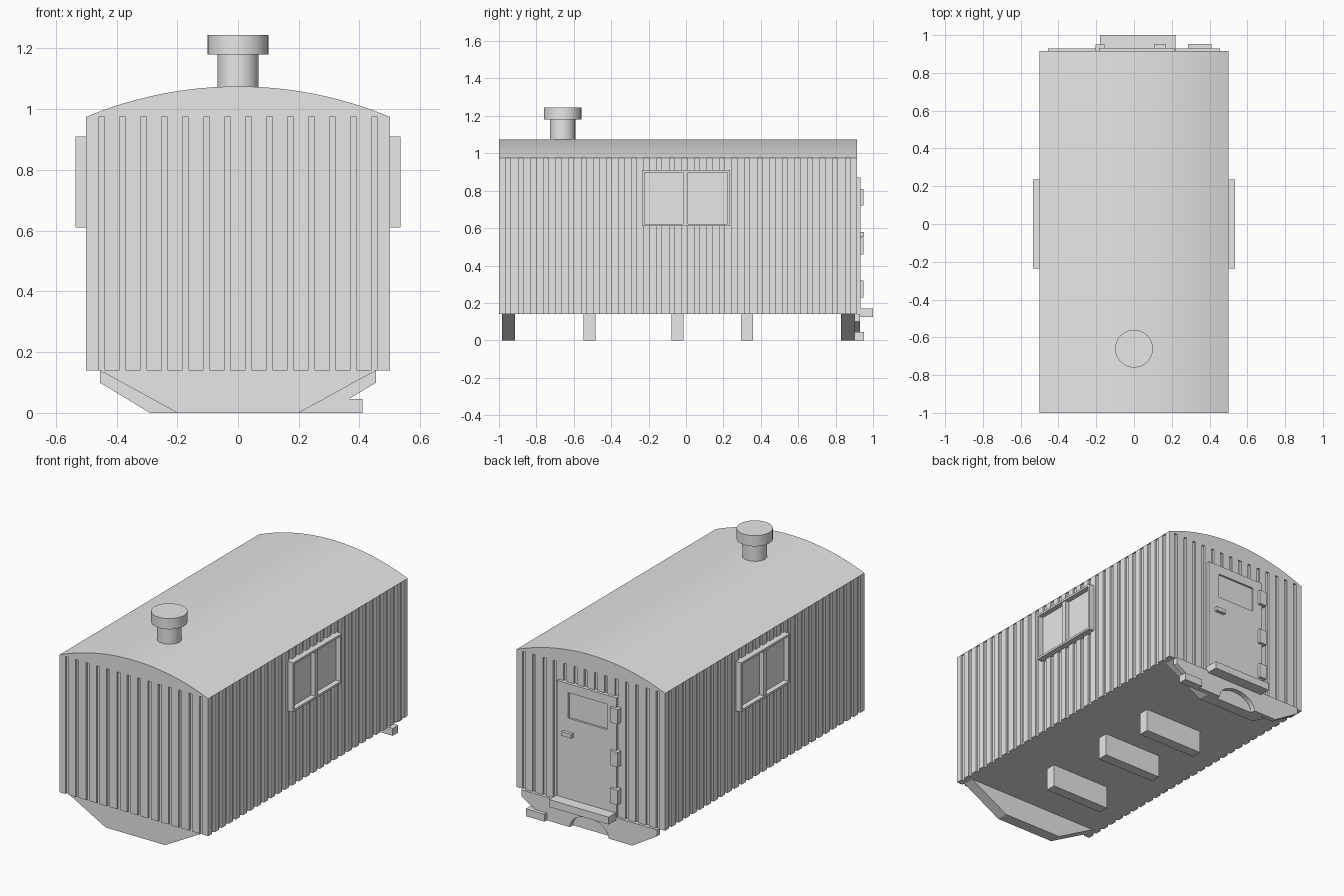
import bpy, bmesh, math
from mathutils import Vector

old = bpy.data.objects.get("Cube")
if old:
    bpy.data.objects.remove(old, do_unlink=True)

GREY = (0.8, 0.8, 0.8, 1)
mat = bpy.data.materials.new("plain_grey")
mat.use_nodes = True
mat.diffuse_color = GREY
mat.node_tree.nodes["Principled BSDF"].inputs["Base Color"].default_value = GREY

BACK, FLOOR, EAVE, RIDGE = 0.915, 0.14, 0.975, 1.075


def finish(name, bm, smooth=False):
    bmesh.ops.recalc_face_normals(bm, faces=bm.faces)
    mesh = bpy.data.meshes.new(name)
    bm.to_mesh(mesh)
    bm.free()
    mesh.materials.append(mat)
    obj = bpy.data.objects.new(name, mesh)
    bpy.context.scene.collection.objects.link(obj)
    if smooth:
        bpy.ops.object.select_all(action="DESELECT")
        obj.select_set(True)
        bpy.context.view_layer.objects.active = obj
        bpy.ops.object.shade_smooth_by_angle(angle=math.radians(30))
    return obj


def prism(name, points, offset, smooth=False):
    """Extrude a closed outline of 3D points along an offset."""
    bm = bmesh.new()
    face = bm.faces.new([bm.verts.new(p) for p in points])
    grown = bmesh.ops.extrude_face_region(bm, geom=[face], use_keep_orig=True)
    moved = [v for v in grown["geom"] if isinstance(v, bmesh.types.BMVert)]
    bmesh.ops.translate(bm, verts=moved, vec=offset)
    return finish(name, bm, smooth)


def box(name, x, y, z):
    corners = [(x[0], y[0], z[0]), (x[1], y[0], z[0]), (x[1], y[1], z[0]), (x[0], y[1], z[0])]
    return prism(name, corners, (0, 0, z[1] - z[0]))


def cross_section(name, outline, y0, y1, smooth=False):
    return prism(name, [(x, y0, z) for x, z in outline], (0, y1 - y0, 0), smooth)


def grooved_edge(a, b, count, width, depth=0.012, margin=0.05):
    """Outline points from corner a towards b with evenly spaced grooves."""
    a, b = Vector(a), Vector(b)
    along = (b - a).normalized()
    inward = Vector((-along.y, along.x, 0)) * depth
    pitch = ((b - a).length - 2 * margin) / (count - 1)
    points = [a]
    for i in range(count):
        start = a + along * (margin + i * pitch - width / 2)
        end = start + along * width
        points += [start, start + inward, end + inward, end]
    return points


# Corrugated cabin walls
corners = [(-0.5, -1, FLOOR), (0.5, -1, FLOOR), (0.5, BACK, FLOOR), (-0.5, BACK, FLOOR)]
outline = []
for i in range(4):
    count, width = ((14, 0.02), (28, 0.026))[i % 2]
    outline += grooved_edge(corners[i], corners[(i + 1) % 4], count, width)
prism("cabin_walls", outline, (0, 0, EAVE - FLOOR))

# Curved roof
rise = RIDGE - EAVE
radius = (0.25 + rise ** 2) / (2 * rise)
half = math.asin(0.5 / radius)
arc = [(radius * math.sin(half * t / 12), RIDGE - radius + radius * math.cos(half * t / 12))
       for t in range(-12, 13)]
cross_section("roof", arc, -1, BACK, smooth=True)

# Chimney pipe and cap
for name, r, low, high in (("chimney_pipe", 0.068, 1.05, 1.18), ("chimney_cap", 0.1, 1.18, 1.245)):
    ring = [(r * math.cos(math.tau * i / 32), -0.66 + r * math.sin(math.tau * i / 32), low)
            for i in range(32)]
    prism(name, ring, (0, 0, high - low), smooth=True)

# Side windows: frame bars, mullion and pane
for side, s in (("left", 1), ("right", -1)):
    x = sorted((s * 0.485, s * 0.535))
    low, high, w, bar = 0.61, 0.91, 0.235, 0.013
    box(side + "_window_sill", x, (-w, w), (low, low + bar))
    box(side + "_window_head", x, (-w, w), (high - bar, high))
    box(side + "_window_jamb_front", x, (-w, -w + bar), (low + bar, high - bar))
    box(side + "_window_jamb_back", x, (w - bar, w), (low + bar, high - bar))
    box(side + "_window_mullion", sorted((s * 0.485, s * 0.53)), (-0.016, 0.012),
        (low + bar, high - bar))
    box(side + "_window_pane", sorted((s * 0.485, s * 0.503)), (-w + bar, w - bar),
        (low + bar, high - bar))

# Back door built around its recessed window
door_y = (0.9, 0.932)
dx, dz = (-0.185, 0.215), (0.15, 0.87)
wx, wz = (-0.12, 0.14), (0.66, 0.815)
box("door_lower_panel", dx, door_y, (dz[0], wz[0]))
box("door_top_rail", dx, door_y, (wz[1], dz[1]))
box("door_hinge_stile", (dx[0], wx[0]), door_y, wz)
box("door_latch_stile", (wx[1], dx[1]), door_y, wz)
box("door_window_pane", wx, (0.9, 0.92), wz)
box("door_handle", (0.105, 0.17), (0.93, 0.952), (0.553, 0.578))
for i, z in enumerate((0.275, 0.505, 0.765)):
    box(f"door_hinge_{i + 1}", (-0.205, -0.155), (0.9, 0.95), (z - 0.045, z + 0.045))
box("door_step", (-0.18, 0.22), (0.9, 1.0), (0.125, 0.17))

# Tapered end skids under the floor
skid = [(-0.455, FLOOR), (-0.2, 0), (0.2, 0), (0.455, FLOOR)]
cross_section("front_skid", skid, -0.985, -0.915)
cross_section("back_skid", skid, 0.83, 0.9)

# Back bumper plate with an arched notch
arch = [(-0.13 * math.cos(math.pi * i / 16), 0.09 * math.sin(math.pi * i / 16)) for i in range(17)]
bumper = [(-0.455, FLOOR), (-0.455, 0.1), (-0.29, 0)] + arch + [(0.29, 0), (0.455, 0.1), (0.455, FLOOR)]
cross_section("back_bumper", bumper, 0.9, 0.93)
box("bumper_bracket", (0.285, 0.41), (0.9, 0.952), (0, 0.045))

# Cross beams under the floor
for i, y in enumerate((-0.515, -0.045, 0.325)):
    box(f"floor_beam_{i + 1}", (-0.2, 0.2), (y - 0.032, y + 0.032), (0, FLOOR))
